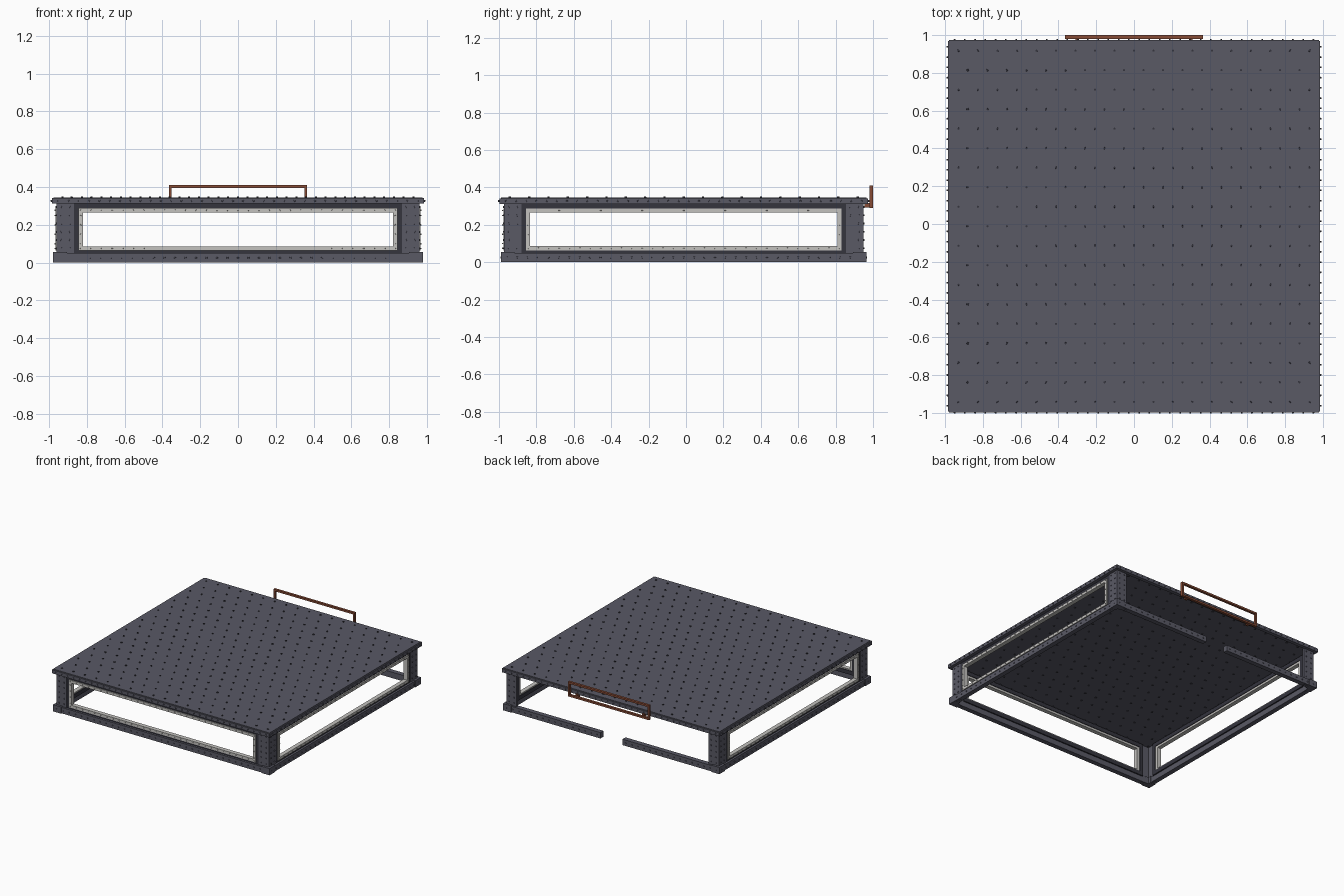
import bpy, bmesh, math
from mathutils import Matrix, Vector

if "Cube" in bpy.data.objects:
    bpy.data.objects.remove(bpy.data.objects["Cube"])

CY = -0.012            # the frame sits slightly forward of the sign
SIDES = {"front": 0, "right": 1, "back": 2, "left": 3}


def material(name, rgb):
    m = bpy.data.materials.new(name)
    m.diffuse_color = (*rgb, 1)
    m.use_nodes = True
    m.node_tree.nodes["Principled BSDF"].inputs["Base Color"].default_value = m.diffuse_color
    return m


STEEL = material("steel", (0.10, 0.10, 0.13))
DARK = material("dark_steel", (0.035, 0.035, 0.048))
PALE = material("pale_trim", (0.55, 0.54, 0.52))
RUST = material("rust", (0.24, 0.07, 0.035))


def box(bm, x, y, z):
    """Box from three (min, max) ranges."""
    size = Vector((x[1] - x[0], y[1] - y[0], z[1] - z[0], 1))
    mid = Vector((sum(x) / 2, sum(y) / 2, sum(z) / 2))
    bmesh.ops.create_cube(bm, size=1, matrix=Matrix.Translation(mid) @ Matrix.Diagonal(size))


def ring(bm, hx, y, z, w):
    """Rectangular frame standing in the XZ plane with bars of width w."""
    box(bm, (-hx, hx), y, (z[0], z[0] + w))
    box(bm, (-hx, hx), y, (z[1] - w, z[1]))
    for s in (-1, 1):
        xs = sorted((s * hx, s * (hx - w)))
        box(bm, xs, y, (z[0] + w, z[1] - w))


def rivet(bm, x, y, z, r=0.006, length=0.012, vertical=False):
    rot = Matrix() if vertical else Matrix.Rotation(math.pi / 2, 4, 'X')
    bmesh.ops.create_cone(bm, cap_ends=True, segments=6, radius1=r, radius2=r * 0.75,
                          depth=length, matrix=Matrix.Translation((x, y, z)) @ rot)


def spread(a, b, n):
    return [a + (b - a) * i / (n - 1) for i in range(n)]


def finish(bm, name, mat, turn=0, cy=CY):
    """Turn the part by quarter turns around the frame centre and make the object."""
    bm.transform(Matrix.Translation((0, cy, 0)) @ Matrix.Rotation(turn * math.pi / 2, 4, 'Z'))
    me = bpy.data.meshes.new(name)
    bm.to_mesh(me)
    bm.free()
    me.materials.append(mat)
    ob = bpy.data.objects.new(name, me)
    bpy.context.collection.objects.link(ob)


# roof plate with a staggered rivet grid going right through
bm = bmesh.new()
box(bm, (-0.976, 0.976), (-0.976, 0.976), (0.322, 0.345))
finish(bm, "roof_plate", STEEL)
bm = bmesh.new()
for j, y in enumerate(spread(-0.93, 0.93, 19)):
    for x in spread(-0.93, 0.93, 19):
        xx = x + (0.05 if j % 2 else 0)
        if xx < 0.95:
            rivet(bm, xx, y, 0.3345, 0.008, 0.033, True)
finish(bm, "roof_rivets", DARK)

for side, k in SIDES.items():
    # roof rim
    bm = bmesh.new()
    box(bm, (-0.98, 0.98), (-0.985, -0.955), (0.312, 0.341))
    for x in spread(-0.95, 0.95, 36):
        rivet(bm, x, -0.986, 0.327)
    finish(bm, side + "_roof_rim", STEEL, k)

    # bottom rail, split by a doorway gap at the back
    bm = bmesh.new()
    spans = [(-0.976, -0.1), (0.1, 0.976)] if side == "back" else [(-0.976, 0.976)]
    for a, b in spans:
        box(bm, (a, b), (-0.974, -0.935), (0.002, 0.05))
        for x in spread(a + 0.03, b - 0.03, round((b - a) / 0.055)):
            rivet(bm, x, -0.974, 0.026)
    finish(bm, side + "_bottom_rail", STEEL, k)

    # angle-iron corner post with foot plates
    bm = bmesh.new()
    t = 0.018
    box(bm, (-0.96, -0.868), (-0.96, -0.96 + t), (0, 0.32))
    box(bm, (-0.96, -0.96 + t), (-0.96 + t, -0.868), (0, 0.32))
    for z in spread(0.075, 0.295, 6):
        for c in (-0.935, -0.89):
            rivet(bm, c, -0.96, z)
    box(bm, (-0.978, -0.905), (-0.978, -0.93), (0, 0.055))
    box(bm, (-0.978, -0.93), (-0.93, -0.905), (0, 0.055))
    rot = Matrix.Rotation(-math.pi / 2, 3, 'Z')
    for z in spread(0.075, 0.295, 6):
        for c in (0.935, 0.89):
            before = set(bm.verts)
            rivet(bm, c, -0.96, z)
            bmesh.ops.rotate(bm, verts=[v for v in bm.verts if v not in before], matrix=rot)
    finish(bm, side + "_corner_post", STEEL, k)

    # window: dark surround and pale riveted inner frame (the back is open)
    if side != "back":
        bm = bmesh.new()
        ring(bm, 0.875, (-0.957, -0.925), (0.045, 0.315), 0.032)
        finish(bm, side + "_window_surround", DARK, k)
        bm = bmesh.new()
        ring(bm, 0.843, (-0.965, -0.93), (0.064, 0.288), 0.022)
        for x in spread(-0.832, 0.832, 31):
            for z in (0.075, 0.277):
                rivet(bm, x, -0.965, z, 0.004)
        for z in spread(0.1, 0.25, 4):
            for x in (-0.832, 0.832):
                rivet(bm, x, -0.965, z, 0.004)
        finish(bm, side + "_window_frame", PALE, k)

# hollow sign frame above the doorway
bm = bmesh.new()
ring(bm, 0.366, (0.98, 1.0), (0.29, 0.41), 0.015)
finish(bm, "sign_frame", RUST, 0, 0)
bm = bmesh.new()
for x in (-0.3, 0.3):
    box(bm, (x - 0.01, x + 0.01), (0.955, 0.985), (0.292, 0.318))
finish(bm, "sign_brackets", RUST, 0, 0)
